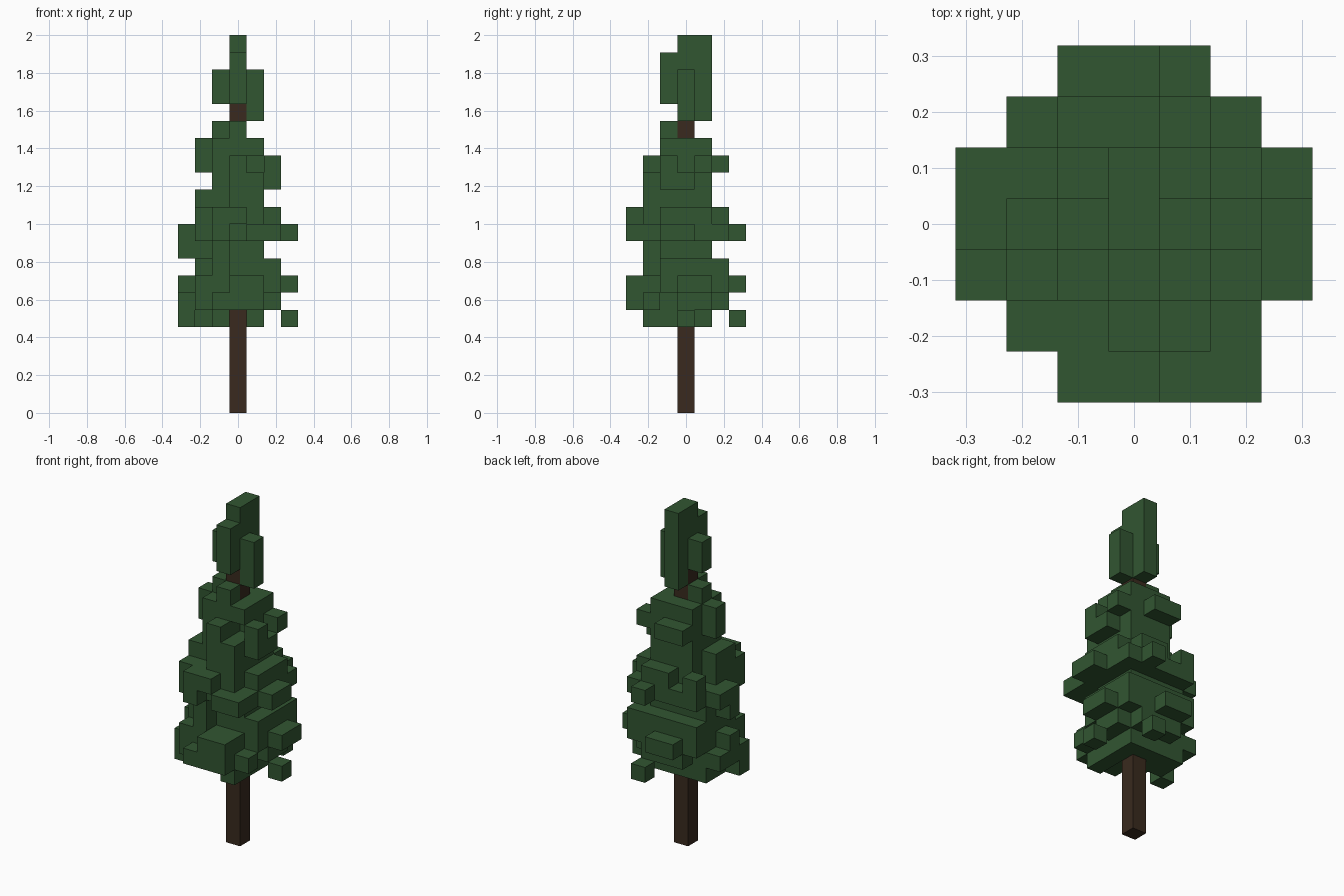
import bpy
import bmesh
from mathutils import Vector

cube = bpy.data.objects.get("Cube")
if cube:
    bpy.data.objects.remove(cube)

UNIT = 2 / 22          # edge of one block
TRUNK_TOP = 20


def material(name, colour):
    mat = bpy.data.materials.new(name)
    mat.use_nodes = True
    mat.diffuse_color = (*colour, 1)
    mat.node_tree.nodes["Principled BSDF"].inputs["Base Color"].default_value = (*colour, 1)
    return mat


def block(x0, x1, y0, y1, z0, z1):
    """Cells of a solid block, ends included."""
    return {(x, y, z) for x in range(x0, x1 + 1)
            for y in range(y0, y1 + 1) for z in range(z0, z1 + 1)}


def disc(radius_squared, z):
    """One round layer of cells."""
    return {(x, y, z) for x, y, z in block(-3, 3, -3, 3, z, z)
            if x * x + y * y <= radius_squared}


def build(name, cells, solid, mat):
    """Mesh the outer skin of a set of cells."""
    bm = bmesh.new()
    for cell in sorted(cells):
        for axis in range(3):
            for sign in (-1, 1):
                near = list(cell)
                near[axis] += sign
                if tuple(near) in solid:
                    continue
                normal, u = Vector((0, 0, 0)), Vector((0, 0, 0))
                normal[axis] = sign / 2
                u[(axis + 1) % 3] = 0.5
                v = normal.cross(u) * 2
                centre = Vector(cell) + normal + Vector((0, 0, 0.5))
                corners = (-u - v, u - v, u + v, v - u)
                bm.faces.new([bm.verts.new((centre + c) * UNIT) for c in corners])
    bmesh.ops.remove_doubles(bm, verts=bm.verts, dist=UNIT / 100)
    mesh = bpy.data.meshes.new(name)
    bm.to_mesh(mesh)
    bm.free()
    mesh.materials.append(mat)
    obj = bpy.data.objects.new(name, mesh)
    bpy.context.collection.objects.link(obj)
    return obj


# Round core of the crown, one radius per layer from the bottom up
foliage = set()
for z, radius_squared in enumerate((2, 5, 5, 5, 2, 5, 5, 2, 2, 2, 2), start=5):
    foliage |= disc(radius_squared, z)

# Hollows cut into the core
hollows = [
    (0, 0, -3, -1, 5, 5), (1, 1, -1, -1, 14, 14), (2, 2, -1, -1, 6, 6),
    (0, 1, -2, -2, 8, 8), (-1, -1, 2, 2, 11, 11), (-2, -2, 1, 1, 11, 11),
]
for hollow in hollows:
    foliage -= block(*hollow)

# Narrow tip, split around the bare trunk
tip = [
    (0, 0, 0, 0, 20, 21), (0, 0, 1, 1, 17, 21), (0, 0, -1, -1, 18, 20),
    (1, 1, 0, 0, 17, 19), (-1, -1, 0, 0, 18, 19),
    (0, 0, -1, -1, 16, 16), (-1, -1, 0, 0, 16, 16),
]
# Tufts of the upper crown
upper_tufts = [
    (-2, -2, 0, 0, 14, 15), (2, 2, 1, 1, 14, 14), (2, 2, -1, -1, 13, 14),
    (2, 2, 0, 0, 13, 13), (0, 0, -2, -2, 12, 14), (1, 1, -2, -2, 12, 13),
    (-1, 0, 2, 2, 14, 14), (-2, -2, -1, 0, 12, 12),
]
# Tufts of the widest middle tier
middle_tufts = [
    (-1, 0, -3, -3, 11, 11), (-1, -1, -3, -3, 10, 10), (1, 2, -3, -3, 10, 10),
    (2, 2, -2, -2, 10, 10), (3, 3, -1, 0, 10, 10), (-3, -3, 0, 1, 10, 10),
    (-3, -3, 0, 0, 9, 9), (-2, -2, 0, 1, 9, 9), (-2, -2, -2, -2, 10, 11),
    (1, 1, 3, 3, 10, 10), (2, 2, 2, 2, 10, 10), (-2, -2, 2, 2, 10, 11),
    (-1, -1, -2, -2, 8, 9),
]
# Tufts of the lower tier
lower_tufts = [
    (-1, 1, -3, -3, 6, 6), (0, 1, -3, -3, 7, 7), (-1, 0, 3, 3, 7, 7),
    (-2, 2, 2, 2, 7, 8), (3, 3, 0, 1, 7, 7), (-3, -3, 0, 0, 7, 7),
    (-3, -3, -1, 1, 6, 6), (-3, -3, -1, -1, 5, 5), (-2, -2, 0, 1, 5, 5),
    (-2, -2, -2, -2, 6, 7), (2, 2, -2, -2, 6, 6),
    (1, 1, -2, -2, 5, 5), (3, 3, 0, 0, 5, 5), (1, 1, 3, 3, 5, 5),
]
for tuft in tip + upper_tufts + middle_tufts + lower_tufts:
    foliage |= block(*tuft)

trunk = block(0, 0, 0, 0, 0, TRUNK_TOP - 1)
foliage -= trunk
solid = trunk | foliage

build("trunk", trunk, solid, material("dark brown bark", (0.041, 0.023, 0.013)))
build("foliage", foliage, solid, material("dark green needles", (0.031, 0.092, 0.031)))
